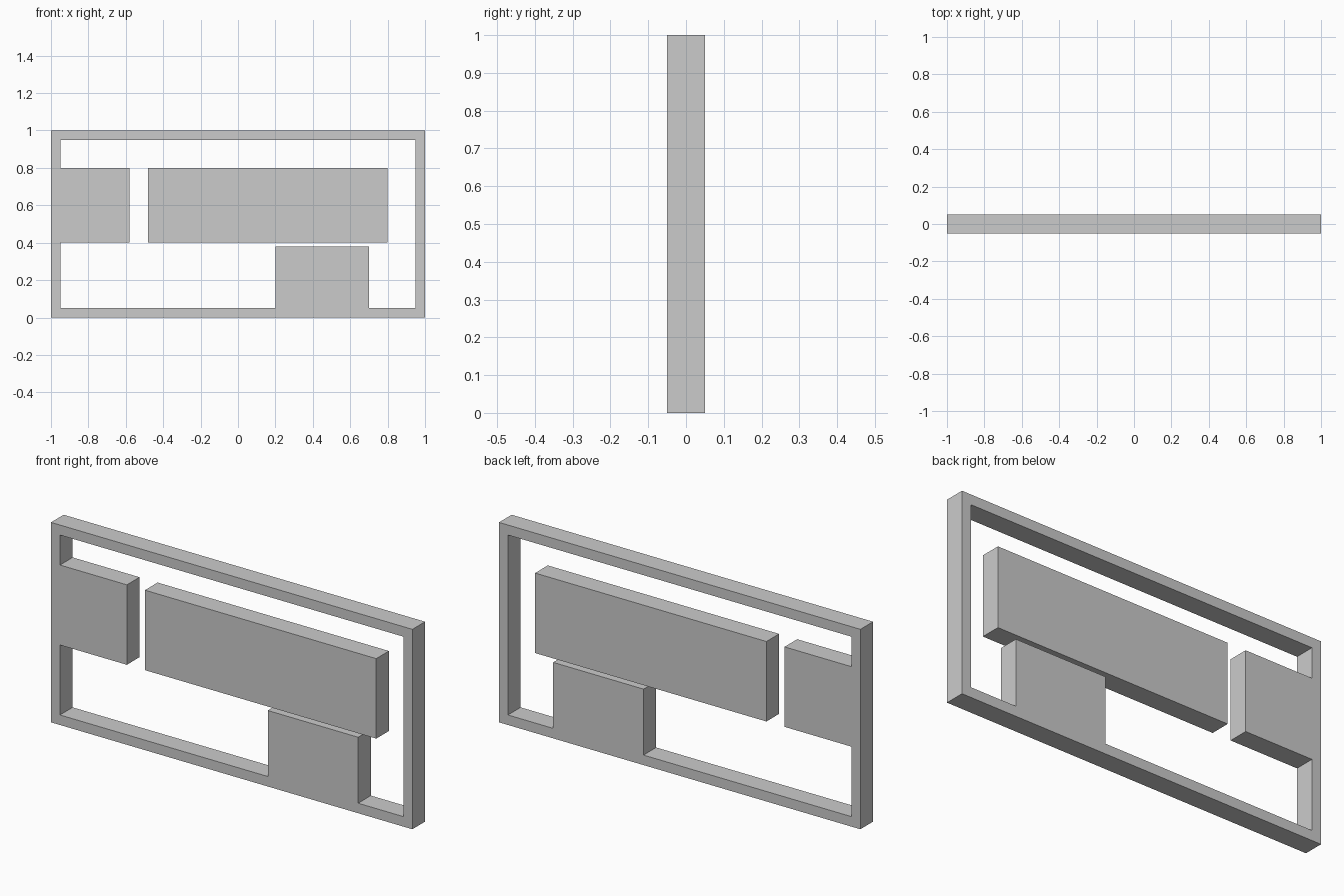
import bpy, bmesh
from math import pi

if "Cube" in bpy.data.objects:
    bpy.data.objects.remove(bpy.data.objects["Cube"])

HALF_DEPTH = 0.05


def rect(x0, x1, z0, z1):
    return [(x0, z0), (x1, z0), (x1, z1), (x0, z1)]


def plate(name, *loops):
    """Extrude closed x/z outlines (later loops are holes) into a flat mesh plate."""
    curve = bpy.data.curves.new(name, 'CURVE')
    curve.dimensions = '2D'
    curve.fill_mode = 'BOTH'
    curve.extrude = HALF_DEPTH
    for loop in loops:
        spline = curve.splines.new('POLY')
        spline.points.add(len(loop) - 1)
        for point, (x, z) in zip(spline.points, loop):
            point.co = (x, z, 0, 1)
        spline.use_cyclic_u = True
    obj = bpy.data.objects.new(name, curve)
    bpy.context.collection.objects.link(obj)
    obj.rotation_euler.x = pi / 2
    bpy.ops.object.select_all(action='DESELECT')
    bpy.context.view_layer.objects.active = obj
    obj.select_set(True)
    bpy.ops.object.convert(target='MESH')
    obj = bpy.context.object
    bpy.ops.object.transform_apply(rotation=True)

    # Weld caps to side walls and keep flat faces
    bm = bmesh.new()
    bm.from_mesh(obj.data)
    bmesh.ops.remove_doubles(bm, verts=bm.verts, dist=1e-4)
    bmesh.ops.recalc_face_normals(bm, faces=bm.faces)
    for face in bm.faces:
        face.smooth = False
    bm.to_mesh(obj.data)
    bm.free()
    obj.name = name
    return obj


# Thin border whose opening steps around the left tab and bottom tab
opening = [(-0.95, 0.05), (0.2, 0.05), (0.2, 0.38), (0.7, 0.38), (0.7, 0.05),
           (0.95, 0.05), (0.95, 0.95), (-0.95, 0.95),
           (-0.95, 0.8), (-0.58, 0.8), (-0.58, 0.4), (-0.95, 0.4)]
plate("border_frame", rect(-1, 1, 0, 1), opening)

# Free-standing long panel inside the border
plate("centre_panel", rect(-0.48, 0.8, 0.4, 0.8))
